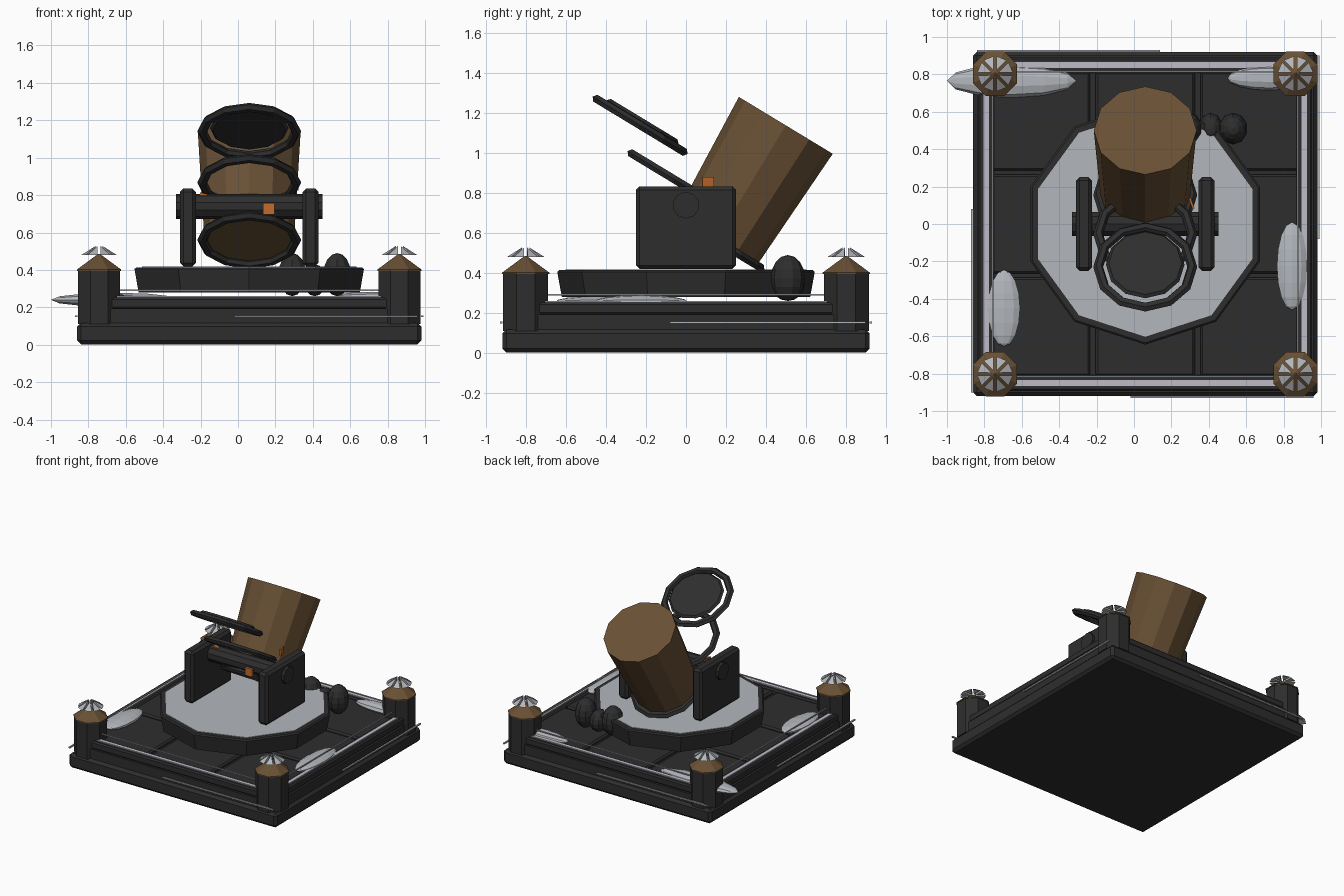
import bpy, bmesh, math
from mathutils import Matrix, Vector

old = bpy.data.objects.get("Cube")
if old:
    bpy.data.objects.remove(old, do_unlink=True)


def material(name, rgb):
    m = bpy.data.materials.new(name)
    m.use_nodes = True
    m.diffuse_color = (*rgb, 1)
    m.node_tree.nodes["Principled BSDF"].inputs["Base Color"].default_value = (*rgb, 1)
    return m


IRON = material("dark iron", (0.027, 0.027, 0.027))
WOOD = material("brown wood", (0.14, 0.08, 0.035))
SNOW = material("pale snow", (0.45, 0.47, 0.50))
FROST = material("lavender frost", (0.52, 0.50, 0.57))
EMBER = material("ember orange", (0.55, 0.15, 0.025))
CX = 0.06                                   # shared centre of the platform
TILT = Matrix.Rotation(math.radians(-31.2), 4, 'X')


def finish(name, bm, mat, matrix=Matrix()):
    bmesh.ops.recalc_face_normals(bm, faces=bm.faces)
    me = bpy.data.meshes.new(name)
    bm.to_mesh(me)
    bm.free()
    me.materials.append(mat)
    ob = bpy.data.objects.new(name, me)
    ob.matrix_world = matrix
    bpy.context.collection.objects.link(ob)
    return ob


def box(name, size, loc, mat, bevel=0.0, rot=Matrix()):
    bm = bmesh.new()
    bmesh.ops.create_cube(bm, size=1)
    bmesh.ops.scale(bm, vec=size, verts=bm.verts)
    if bevel:
        bmesh.ops.bevel(bm, geom=bm.edges[:], offset=bevel, segments=1, affect='EDGES')
    return finish(name, bm, mat, Matrix.Translation(loc) @ rot)


def lathe(name, profile, n, loc, mat, rot=Matrix(), start=0.0, closed=False):
    """Spin a profile of (radius, height) points; closed profiles make rings."""
    bm = bmesh.new()
    rings = []
    for r, z in profile:
        angles = [math.radians(start) + math.tau * i / n for i in range(n)]
        rings.append([bm.verts.new((r * math.cos(a), r * math.sin(a), z)) for a in angles])
    pairs = list(zip(rings, rings[1:]))
    if closed:
        pairs.append((rings[-1], rings[0]))
    else:
        bm.faces.new(rings[0])
        bm.faces.new(rings[-1])
    for a, b in pairs:
        for i in range(n):
            j = (i + 1) % n
            bm.faces.new((a[i], a[j], b[j], b[i]))
    return finish(name, bm, mat, Matrix.Translation(loc) @ rot)


def blob(name, radii, loc, mat, along='Z', seg=10, rings=8):
    bm = bmesh.new()
    bmesh.ops.create_uvsphere(bm, u_segments=seg, v_segments=rings, radius=1)
    if along != 'Z':
        axis = 'Y' if along == 'X' else 'X'
        bmesh.ops.rotate(bm, verts=bm.verts, matrix=Matrix.Rotation(math.pi / 2, 3, axis))
    bmesh.ops.scale(bm, vec=radii, verts=bm.verts)
    return finish(name, bm, mat, Matrix.Translation(loc))


# Platform and paving tiles
box("base", (1.84, 1.84, 0.115), (CX, 0, 0.06), IRON, 0.02)
box("floor", (1.66, 1.66, 0.1), (CX, 0, 0.165), IRON)
for i in (-1, 0, 1):
    for j in (-1, 0, 1):
        box("floor_tile", (0.53, 0.53, 0.04), (CX + i * 0.56, j * 0.55, 0.22), IRON, 0.012)

# Four sides: low walls, frost strips and thin rails, repeated by quarter turns
for k in range(4):
    turn = Matrix.Rotation(k * math.pi / 2, 4, 'Z')

    def side(name, size, x, y, z, mat, bevel=0.0):
        p = turn @ Vector((x, y, z)) + Vector((CX, 0, 0))
        box(name, size, p, mat, bevel, turn)

    side("lower_wall", (1.5, 0.1, 0.075), 0, -0.85, 0.155, IRON)
    side("upper_wall", (1.5, 0.085, 0.06), 0, -0.85, 0.222, IRON, 0.01)
    side("wall_frost", (1.5, 0.03, 0.008), 0, -0.85, 0.256, FROST)
    side("thin_rail", (1.4, 0.008, 0.008), 0, -0.815, 0.292, SNOW)
    side("side_frost", (0.98, 0.012, 0.01), 0.41, -0.925, 0.152, SNOW)


def snow_cap(loc):
    """Eight separate wedges that rise to the middle."""
    bm = bmesh.new()
    for k in range(8):
        mid = k * math.pi / 4 + math.pi / 8
        low = []
        for a in (mid - 0.31, mid + 0.31):
            low.append(bm.verts.new((0.095 * math.cos(a), 0.095 * math.sin(a), 0)))
        foot = bm.verts.new((0.02 * math.cos(mid), 0.02 * math.sin(mid), 0))
        tip = bm.verts.new((0.02 * math.cos(mid), 0.02 * math.sin(mid), 0.048))
        for f in ((low[0], low[1], tip), (low[1], foot, tip),
                  (foot, low[0], tip), (low[1], low[0], foot)):
            bm.faces.new(f)
    finish("post_snow", bm, SNOW, Matrix.Translation(loc))


# Corner posts with wooden caps
for sx in (-1, 1):
    for sy in (-1, 1):
        at = (CX + sx * 0.803, sy * 0.803, 0)
        lathe("corner_post", [(0.122, 0.11), (0.122, 0.4)], 8, at, IRON, start=22.5)
        lathe("post_cap", [(0.128, 0.395), (0.128, 0.402), (0.006, 0.485)], 8, at, WOOD, start=22.5)
        snow_cap((at[0], at[1], 0.48))

# Turntable
lathe("turntable", [(0.622, 0.28), (0.645, 0.405), (0.635, 0.414)], 10, (CX, 0, 0), IRON, start=18)
lathe("turntable_snow", [(0.603, 0.41), (0.603, 0.418)], 10, (CX, 0, 0), SNOW, start=18)

# Carriage
for s in (-1, 1):
    box("carriage_cheek", (0.085, 0.5, 0.415), (CX + s * 0.328, 0, 0.627), IRON, 0.018)
lathe("axle", [(0.067, -0.392), (0.067, 0.392)], 10, (CX, 0, 0.74), IRON,
      Matrix.Rotation(math.pi / 2, 4, 'Y'))

# Tilted barrel and hoops
lathe("barrel", [(0.24, 0), (0.275, 0.666)], 12, (CX, 0.155, 0.57), WOOD, TILT)
hoop = [(0.278, 0), (0.262, 0.02), (0.235, 0.02), (0.225, 0), (0.235, -0.02), (0.262, -0.02)]
for name, y, z in (("upper_hoop", -0.23, 1.14), ("middle_hoop", -0.055, 0.867), ("lower_hoop", 0.155, 0.56)):
    lathe(name, hoop, 12, (CX, y, z), IRON, TILT, closed=True)
lathe("muzzle_plate", [(0.195, 0), (0.21, 0.015), (0.195, 0.03)], 12, (CX, -0.225, 1.145), IRON, TILT)

# Ember plates
box("front_ember", (0.062, 0.02, 0.062), (0.165, -0.095, 0.727), EMBER)
box("left_ember", (0.012, 0.06, 0.055), (0.308, 0.11, 0.853), EMBER, rot=Matrix.Rotation(0.35, 4, 'Z'))
box("right_ember", (0.04, 0.03, 0.02), (-0.185, -0.01, 0.8), EMBER, rot=Matrix.Rotation(0.3, 4, 'Y'))

# Cannonballs
for x, r, h in ((0.29, 0.078, 0.115), (0.41, 0.066, 0.085), (0.53, 0.078, 0.115)):
    blob("cannonball", (r, 0.085, h), (x, 0.51, 0.26 + h), IRON)

# Snow drifts
blob("right_drift", (0.09, 0.205, 0.03), (-0.695, -0.45, 0.255), SNOW, 'Y')
blob("left_drift", (0.085, 0.235, 0.035), (0.845, -0.225, 0.255), SNOW, 'Y')
blob("back_right_drift", (0.345, 0.09, 0.04), (-0.655, 0.765, 0.24), SNOW, 'X', rings=6)
blob("back_left_drift", (0.22, 0.065, 0.035), (0.72, 0.78, 0.25), SNOW, 'X')
